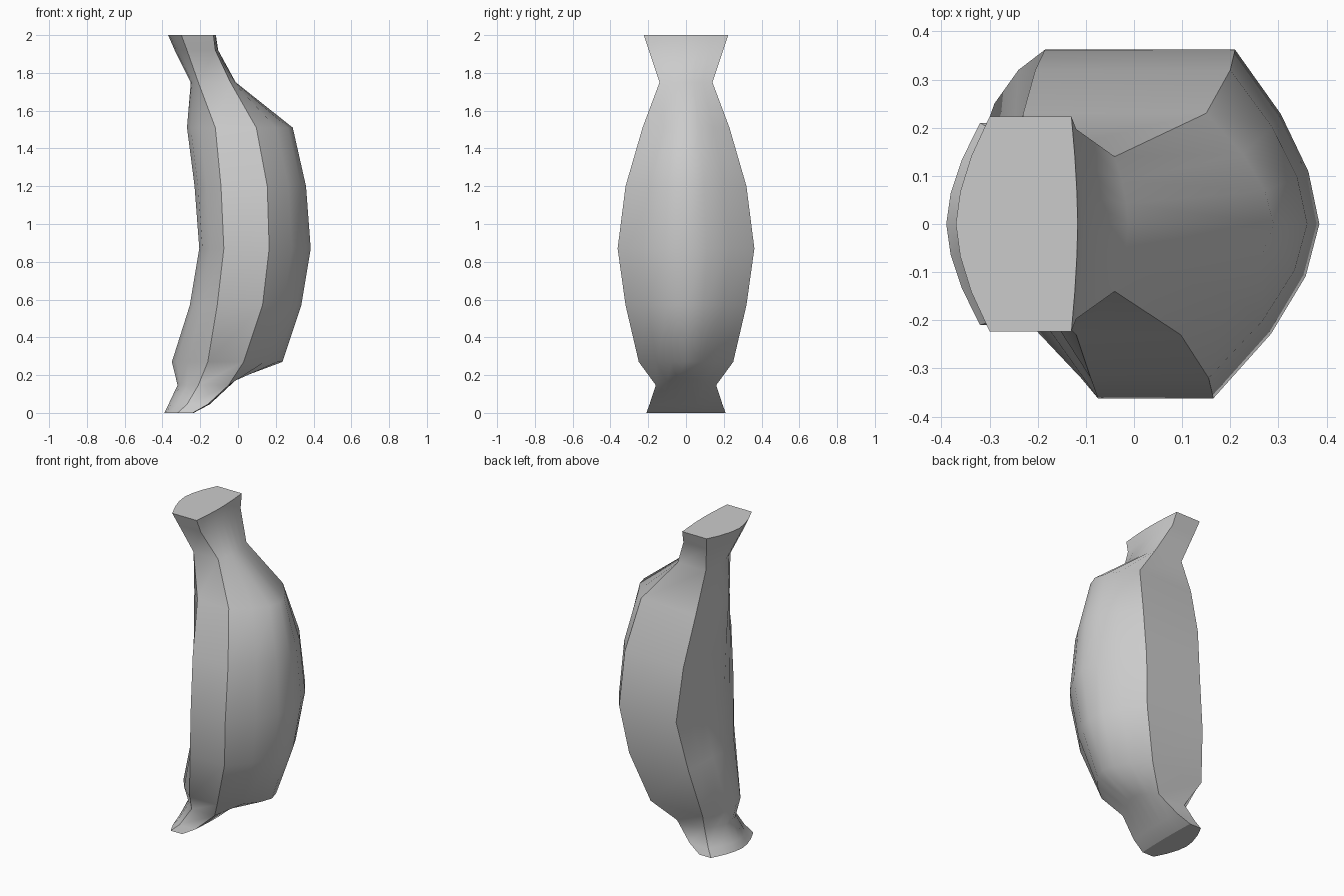
import bpy, bmesh

if "Cube" in bpy.data.objects:
    bpy.data.objects.remove(bpy.data.objects["Cube"])

# Ring stations: z, half depth, left mid x, right mid x,
# front corners (left, right), back corners (left, right), right mid z lift
RINGS = [
    (0.00, 0.21, -0.39, -0.235, -0.32, -0.24, -0.32, -0.24, 0.0),
    (0.045, 0.193, -0.368, -0.15, -0.27, -0.16, -0.29, -0.16, 0.0),
    (0.147, 0.16, -0.32, 0.00, -0.21, -0.05, -0.24, -0.05, 0.037),
    (0.27, 0.25, -0.35, 0.235, -0.16, 0.03, -0.29, 0.07, 0.0),
    (0.57, 0.32, -0.255, 0.335, -0.11, 0.13, -0.24, 0.17, 0.0),
    (0.87, 0.362, -0.205, 0.385, -0.075, 0.165, -0.185, 0.21, 0.0),
    (1.20, 0.32, -0.23, 0.36, -0.09, 0.155, -0.205, 0.20, 0.0),
    (1.51, 0.23, -0.27, 0.29, -0.12, 0.097, -0.23, 0.15, 0.0),
    (1.75, 0.14, -0.25, -0.012, -0.21, -0.04, -0.235, -0.04, 0.0),
    (1.92, 0.197, -0.335, -0.105, -0.27, -0.12, -0.28, -0.12, 0.0),
    (2.00, 0.223, -0.37, -0.117, -0.30, -0.13, -0.30, -0.13, 0.0),
]
STEPS = (-1, -0.63, -0.3, 0, 0.3, 0.63, 1)
N = 2 * len(STEPS)
CORNERS = {0, len(STEPS) - 1, len(STEPS), N - 1}


def ring_points(z, h, lm, rm, fl, fr, bl, br, lift):
    """Bulging right side, flat back, bulging left side, flat front."""
    def side(mid, front, back, up):
        pts = []
        for t in STEPS:
            k = abs(t) ** 1.7
            x = mid + ((back if t > 0 else front) - mid) * k
            pts.append((x, t * h, z + up * (1 - k)))
        return pts
    return side(rm, fr, br, lift) + side(lm, fl, bl, 0)[::-1]


# Curved fruit body: loft through the rings, flat ends
bm = bmesh.new()
loops = [[bm.verts.new(p) for p in ring_points(*r)] for r in RINGS]
for a, b in zip(loops, loops[1:]):
    for i in range(N):
        j = (i + 1) % N
        bm.faces.new((a[i], a[j], b[j], b[i])).smooth = True
bm.faces.new(loops[0][::-1])
bm.faces.new(loops[-1])

# Hard ridges along the corners and around both ends
for a, b in zip(loops, loops[1:]):
    for i in CORNERS:
        bm.edges.get((a[i], b[i])).smooth = False
for loop in (loops[0], loops[-1]):
    for i in range(N):
        bm.edges.get((loop[i], loop[(i + 1) % N])).smooth = False
bmesh.ops.recalc_face_normals(bm, faces=bm.faces)

mesh = bpy.data.meshes.new("banana")
bm.to_mesh(mesh)
bm.free()
bpy.context.collection.objects.link(bpy.data.objects.new("banana", mesh))
